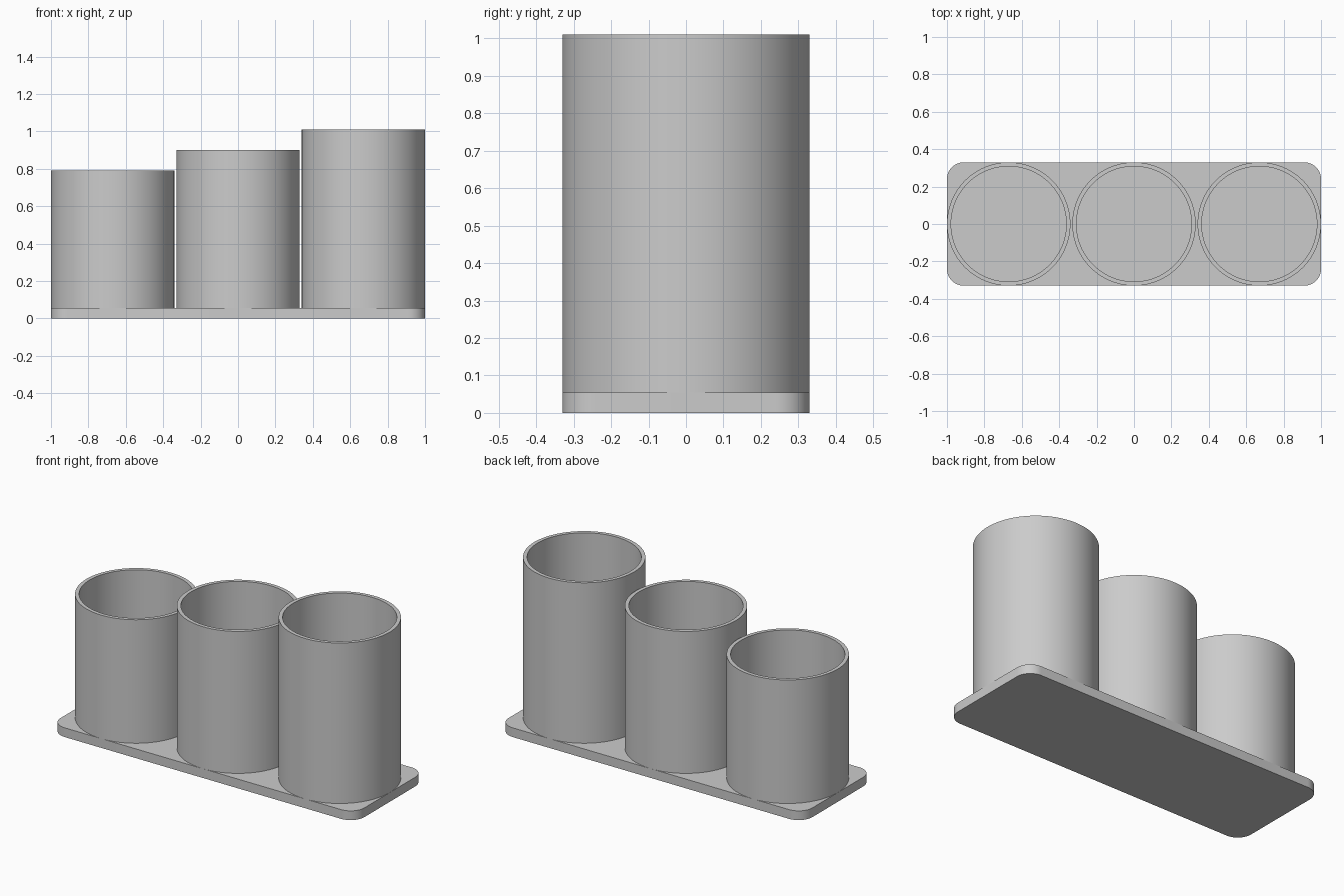
import bpy, bmesh
from math import cos, sin, pi, radians

cube = bpy.data.objects.get("Cube")
if cube:
    bpy.data.objects.remove(cube, do_unlink=True)

# Single grey plastic
grey = bpy.data.materials.new("grey_plastic")
grey.use_nodes = True
colour = (0.6, 0.6, 0.6, 1)
grey.diffuse_color = colour
grey.node_tree.nodes["Principled BSDF"].inputs["Base Color"].default_value = colour

PLATE_TOP = 0.055
RADIUS = 0.33
WALL = 0.022
SPACING = 0.67
SEGMENTS = 96


def finish(name, bm):
    """Turn a bmesh into a smooth-shaded object with sharp rims."""
    bmesh.ops.recalc_face_normals(bm, faces=bm.faces)
    mesh = bpy.data.meshes.new(name)
    bm.to_mesh(mesh)
    bm.free()
    mesh.materials.append(grey)
    obj = bpy.data.objects.new(name, mesh)
    bpy.context.collection.objects.link(obj)
    bpy.ops.object.select_all(action='DESELECT')
    obj.select_set(True)
    bpy.context.view_layer.objects.active = obj
    bpy.ops.object.shade_smooth_by_angle(angle=radians(30))


def base_plate(half_x, half_y, corner, steps=12):
    """Extruded rectangle with rounded corners."""
    bm = bmesh.new()
    outline = []
    for quarter, (sx, sy) in enumerate([(1, 1), (-1, 1), (-1, -1), (1, -1)]):
        for i in range(steps + 1):
            a = (quarter + i / steps) * pi / 2
            outline.append(bm.verts.new((sx * (half_x - corner) + corner * cos(a),
                                         sy * (half_y - corner) + corner * sin(a), 0)))
    face = bm.faces.new(outline)
    result = bmesh.ops.extrude_face_region(bm, geom=[face], use_keep_orig=True)
    top = [v for v in result["geom"] if isinstance(v, bmesh.types.BMVert)]
    bmesh.ops.translate(bm, verts=top, vec=(0, 0, PLATE_TOP))
    finish("base_plate", bm)


def cup(name, x, height):
    """Open tube standing on the plate, which forms its floor."""
    bm = bmesh.new()
    inner = RADIUS - WALL
    profile = [(RADIUS, PLATE_TOP), (RADIUS, height), (inner, height), (inner, PLATE_TOP)]
    rings = []
    for r, z in profile:
        rings.append([bm.verts.new((x + r * cos(2 * pi * i / SEGMENTS),
                                    r * sin(2 * pi * i / SEGMENTS), z))
                      for i in range(SEGMENTS)])
    for low, high in zip(rings, rings[1:]):
        for i in range(SEGMENTS):
            j = (i + 1) % SEGMENTS
            bm.faces.new((low[i], low[j], high[j], high[i]))
    finish(name, bm)


base_plate(1.0, RADIUS, 0.09)
cup("short_cup", -SPACING, 0.79)
cup("middle_cup", 0, 0.90)
cup("tall_cup", SPACING, 1.01)
